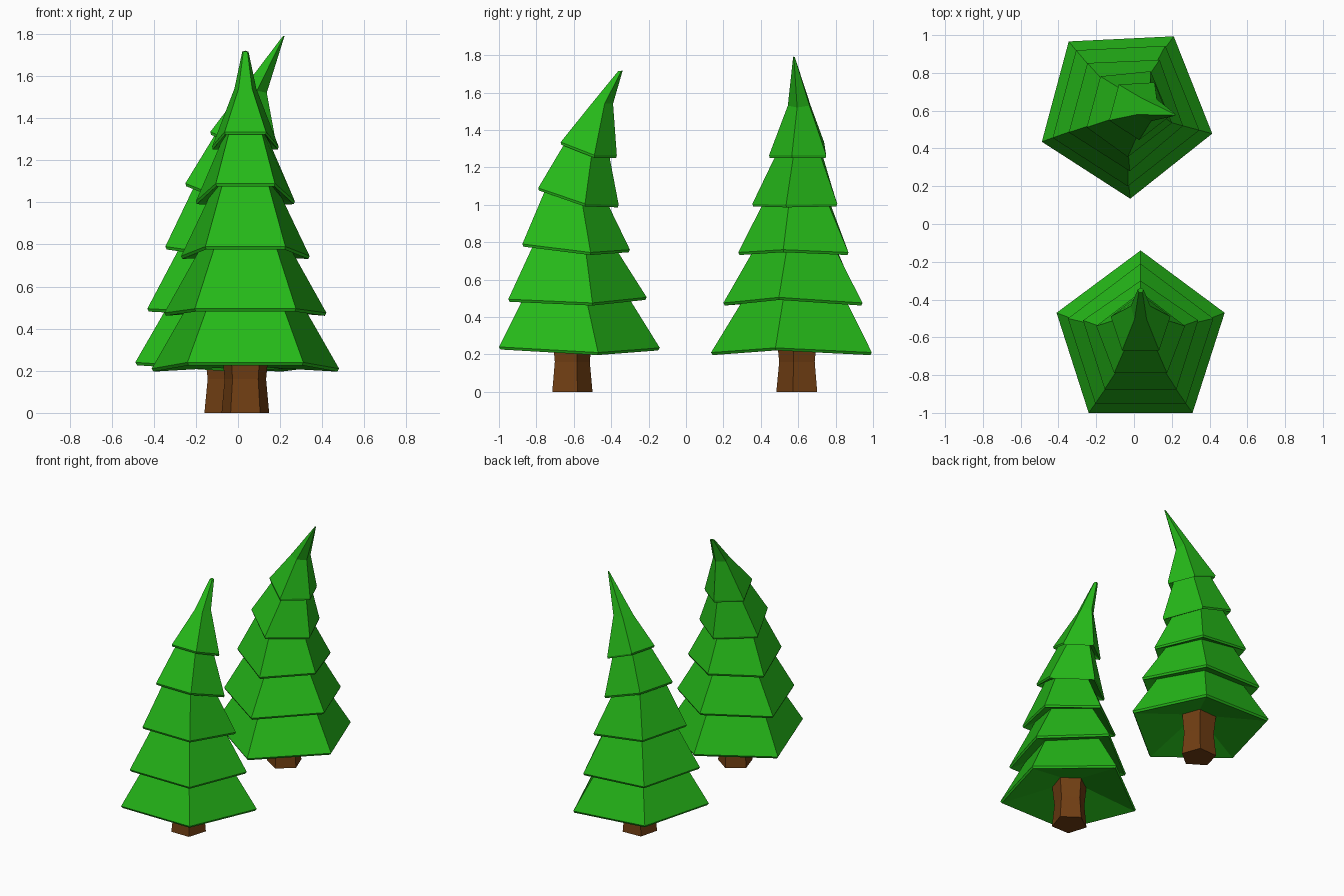
import bpy, bmesh
from math import radians
from mathutils import Vector, Matrix

if "Cube" in bpy.data.objects:
    bpy.data.objects.remove(bpy.data.objects["Cube"])


def material(name, col):
    m = bpy.data.materials.new(name)
    m.diffuse_color = (*col, 1)
    m.use_nodes = True
    m.node_tree.nodes["Principled BSDF"].inputs["Base Color"].default_value = m.diffuse_color
    return m


GREEN = material("needles", (0.0185, 0.48, 0.0095))
BROWN = material("bark", (0.162, 0.048, 0.0065))


def ring(fw, sw, yf, ys, yb, zf, zs, zb):
    """Five-sided ring: flat edge to the front, one corner to the back."""
    return [Vector(p) for p in ((0, yb, zb), (sw, ys, zs), (fw, yf, zf),
                                (-fw, yf, zf), (-sw, ys, zs))]


def inset(pts, s, dz):
    c = sum(pts, Vector()) / 5
    return [Vector((c.x + (p.x - c.x) * s, c.y + (p.y - c.y) * s, p.z + dz)) for p in pts]


def moved(pts, dx, dy):
    return [p + Vector((dx, dy, 0)) for p in pts]


def loft(name, rings, mat, xf):
    bm = bmesh.new()
    loops = [[bm.verts.new(p) for p in r] for r in rings]
    for a, b in zip(loops, loops[1:]):
        for i in range(5):
            j = (i + 1) % 5
            bm.faces.new((a[i], a[j], b[j], b[i]))
    bm.faces.new(loops[0])
    bm.faces.new(loops[-1])
    bmesh.ops.recalc_face_normals(bm, faces=bm.faces)
    me = bpy.data.meshes.new(name)
    bm.to_mesh(me)
    bm.free()
    me.transform(xf)
    me.materials.append(mat)
    bpy.context.collection.objects.link(bpy.data.objects.new(name, me))


# outer rim of each branch tier, bottom to top
TIERS = [ring(.275, .445, -.39, .14, .47, .240, .210, .235),
         ring(.240, .385, -.34, .11, .40, .495, .475, .505),
         ring(.190, .305, -.265, .10, .31, .790, .745, .760),
         ring(.140, .235, -.18, .07, .25, 1.09, 1.005, 1.00),
         ring(.098, .158, -.06, .12, .24, 1.335, 1.265, 1.265)]


def tree(prefix, xf, tiers, bend, tip, tip_size):
    # trunk with a narrow waist
    trunk = [ring(.07 * s, .113 * s, -.105 * s, .03 * s, .11 * s, z, z, z)
             for s, z in ((1, 0), (.87, .16), (1, .31))]
    loft(prefix + "_trunk", trunk, BROWN, xf)
    # foliage: hollow underside, then lip, rim and tuck-in for every tier
    rings = [ring(.06, .1, -.09, .03, .1, .30, .30, .30)]
    for i, rim in enumerate(tiers):
        rings += [inset(rim, .98, -.014), rim]
        if i < 4:
            rings.append(inset(tiers[i + 1], .74, .015))
    # bent tip
    rings.append(bend)
    t = Vector(tip)
    rings.append([t + p * tip_size for p in ring(.010, .015, -.012, .004, .012, 0, 0, .005)])
    loft(prefix + "_foliage", rings, GREEN, xf)


tree("front_tree", Matrix.Translation((.035, -.61, 0)), TIERS,
     ring(.032, .052, .105, .175, .22, 1.54, 1.54, 1.54), (0, .26, 1.715), 1)
# the back tree is turned and its top leans a little further sideways
tree("back_tree", Matrix.Translation((-.04, .60, 0)) @ Matrix.Rotation(radians(-105), 4, 'Z'),
     TIERS[:4] + [moved(TIERS[4], -.025, -.015)],
     moved(ring(.045, .06, .06, .14, .172, 1.53, 1.53, 1.52), -.04, 0), (-.045, .255, 1.79), .3)
